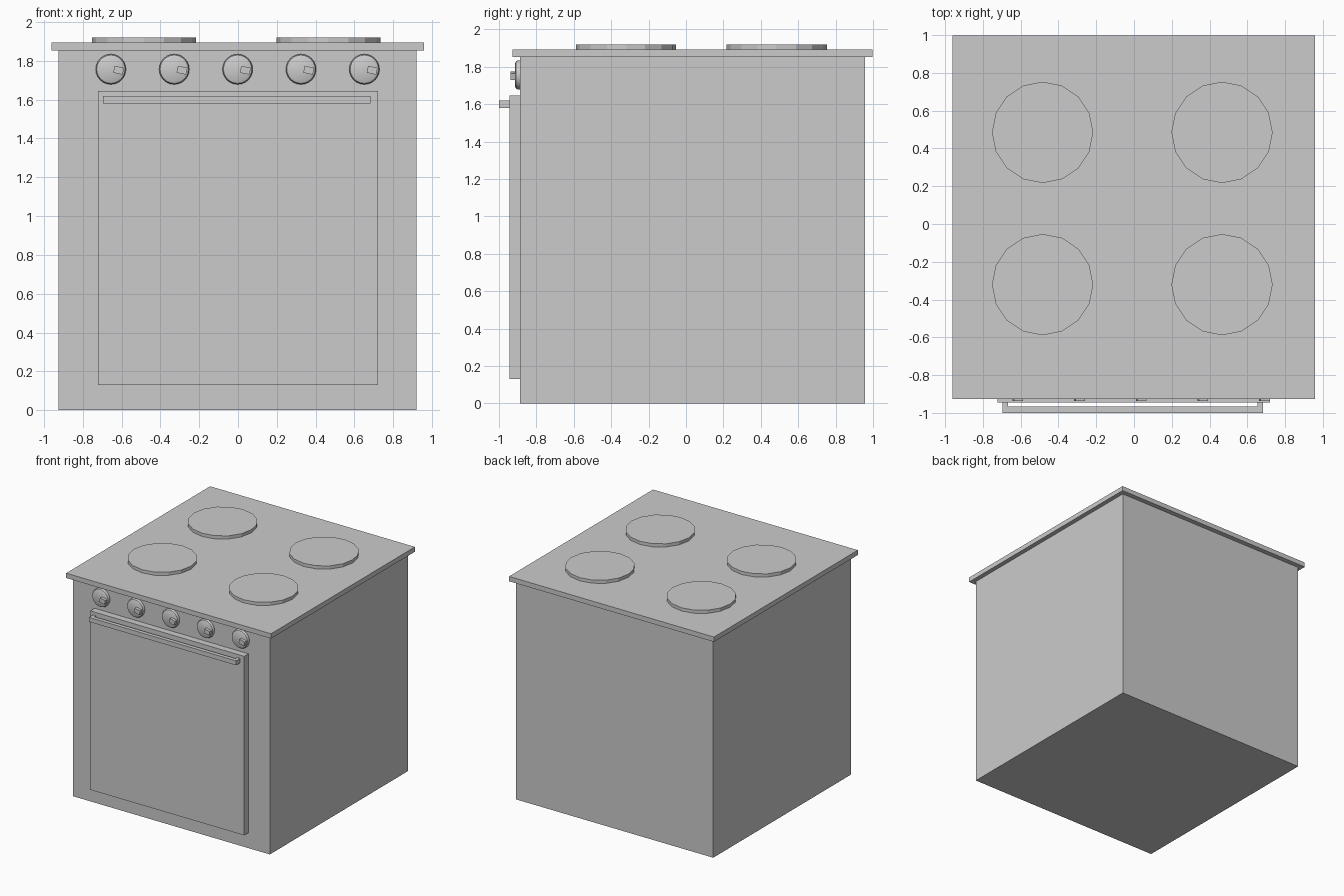
import bpy, bmesh, math
from mathutils import Matrix, Vector

if "Cube" in bpy.data.objects:
    bpy.data.objects.remove(bpy.data.objects["Cube"])


def from_bmesh(name, bm):
    bmesh.ops.recalc_face_normals(bm, faces=bm.faces)
    mesh = bpy.data.meshes.new(name)
    bm.to_mesh(mesh)
    bm.free()
    obj = bpy.data.objects.new(name, mesh)
    bpy.context.collection.objects.link(obj)
    return obj


def box(name, x, y, z):
    """Box from (min, max) ranges."""
    bm = bmesh.new()
    bmesh.ops.create_cube(bm, size=1)
    for v in bm.verts:
        v.co = Vector([(a + b) / 2 + c * (b - a) for c, (a, b) in zip(v.co, (x, y, z))])
    return from_bmesh(name, bm)


def lathe(name, profile, sides, matrix):
    """Closed solid from (radius, height) rings."""
    bm = bmesh.new()
    rings = [[bm.verts.new((r * math.cos(2 * math.pi * i / sides),
                            r * math.sin(2 * math.pi * i / sides), h))
              for i in range(sides)] for r, h in profile]
    for a, b in zip(rings, rings[1:]):
        for i in range(sides):
            j = (i + 1) % sides
            bm.faces.new((a[i], a[j], b[j], b[i]))
    bm.faces.new(rings[0])
    bm.faces.new(rings[-1])
    bm.transform(matrix)
    return from_bmesh(name, bm)


# Cabinet and cooktop slab
box("cabinet", (-0.925, 0.92), (-0.888, 0.957), (0, 1.852))
box("cooktop", (-0.96, 0.958), (-0.927, 0.998), (1.852, 1.893))

# Four hot plates
for col, x in (("left", -0.484), ("right", 0.466)):
    for row, y in (("front", -0.321), ("back", 0.485)):
        lathe(f"hot_plate_{row}_{col}", [(0.268, 1.893), (0.268, 1.92)], 16,
              Matrix.Translation((x, y, 0)))

# Oven door with bar handle
box("oven_door", (-0.722, 0.72), (-0.945, -0.888), (0.13, 1.645))
box("handle_bar", (-0.695, 0.682), (-1.0, -0.967), (1.58, 1.618))
for side, x in (("left", -0.695), ("right", 0.654)):
    box(f"handle_post_{side}", (x, x + 0.028), (-0.967, -0.945), (1.58, 1.618))

# Control knobs with a small tilted pointer
for i in range(5):
    x, z = -0.655 + 0.3265 * i, 1.756
    to_front = Matrix.Translation((x, -0.888, z)) @ Matrix.Rotation(math.pi / 2, 4, 'X')
    knob = lathe(f"knob_{i + 1}", [(0.078, 0), (0.078, 0.011), (0.073, 0.02), (0.064, 0.025)],
                 24, to_front)
    bpy.context.view_layer.objects.active = knob
    knob.select_set(True)
    bpy.ops.object.shade_smooth_by_angle(angle=math.radians(30))
    knob.select_set(False)
    pointer = box(f"knob_pointer_{i + 1}", (-0.025, 0.025), (-0.05, 0), (-0.018, 0.018))
    pointer.matrix_world = (Matrix.Translation((x + 0.04, -0.888, z - 0.005))
                            @ Matrix.Rotation(math.radians(12), 4, 'Y'))
